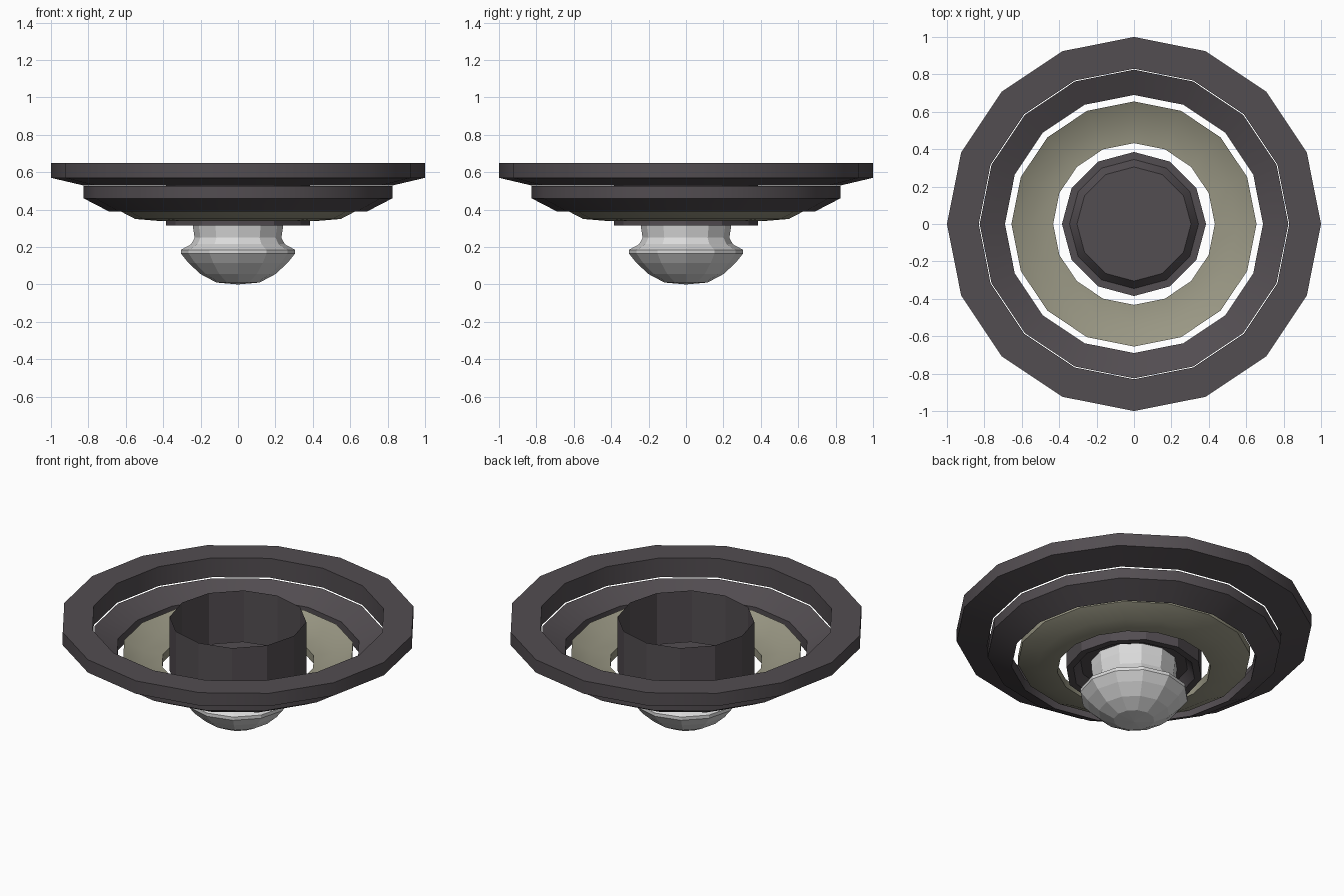
import bpy, bmesh, math

if "Cube" in bpy.data.objects:
    bpy.data.objects.remove(bpy.data.objects["Cube"])


def material(name, rgb):
    m = bpy.data.materials.new(name)
    m.diffuse_color = (*rgb, 1.0)
    m.use_nodes = True
    m.node_tree.nodes["Principled BSDF"].inputs["Base Color"].default_value = m.diffuse_color
    return m


dark = material("dark grey", (0.085, 0.074, 0.082))
olive = material("olive grey", (0.32, 0.31, 0.23))
pale = material("pale grey", (0.70, 0.70, 0.70))


def lathe(name, profile, sides, mat, closed=False, smooth=True):
    """Revolve (radius, z) points around the z axis."""
    bm = bmesh.new()
    rings = []
    for r, z in profile:
        if r < 1e-6:
            rings.append([bm.verts.new((0, 0, z))] * sides)
        else:
            rings.append([bm.verts.new((r * math.cos(2 * math.pi * i / sides),
                                        r * math.sin(2 * math.pi * i / sides), z))
                          for i in range(sides)])
    pairs = list(zip(rings, rings[1:]))
    if closed:
        pairs.append((rings[-1], rings[0]))
    for a, b in pairs:
        for i in range(sides):
            j = (i + 1) % sides
            corners = list(dict.fromkeys([a[i], b[i], b[j], a[j]]))
            bm.faces.new(corners)
    bmesh.ops.recalc_face_normals(bm, faces=bm.faces)
    me = bpy.data.meshes.new(name)
    bm.to_mesh(me)
    bm.free()
    me.materials.append(mat)
    ob = bpy.data.objects.new(name, me)
    bpy.context.collection.objects.link(ob)
    if smooth:
        bpy.ops.object.select_all(action='DESELECT')
        ob.select_set(True)
        bpy.context.view_layer.objects.active = ob
        bpy.ops.object.shade_smooth_by_angle(angle=math.radians(26))
    return ob


# Three concentric stepped rings
lathe("outer_ring", [(1.0, 0.65), (1.0, 0.57), (0.83, 0.53), (0.83, 0.65)],
      16, dark, closed=True)
lathe("middle_ring", [(0.825, 0.525), (0.825, 0.46), (0.69, 0.39), (0.69, 0.46)],
      16, dark, closed=True)
lathe("inner_ring", [(0.655, 0.455), (0.655, 0.405), (0.55, 0.35), (0.432, 0.34),
                     (0.432, 0.39), (0.55, 0.40)], 16, olive, closed=True)

# Central open cup with a recessed floor
lathe("centre_cup", [(0.385, 0.65), (0.385, 0.315), (0.345, 0.315),
                     (0.305, 0.37), (0, 0.37)], 12, dark)

# Faceted bulb hanging from the cup
lathe("bulb", [(0.245, 0.37), (0.242, 0.315), (0.232, 0.25), (0.25, 0.215),
               (0.305, 0.185), (0.305, 0.165), (0.265, 0.115), (0.2, 0.055),
               (0.115, 0.01), (0, 0)], 12, pale, smooth=False)
